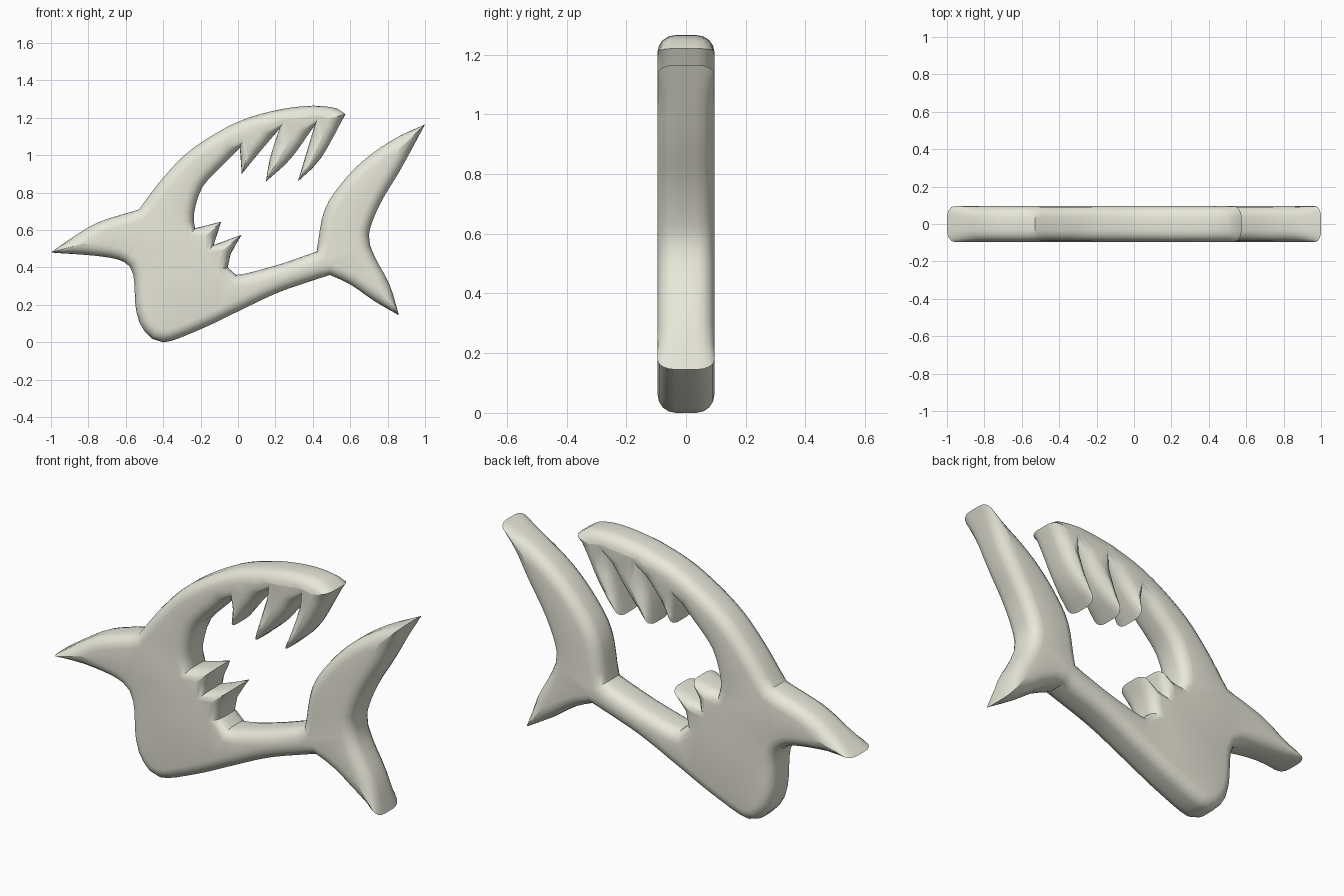
import bpy, bmesh, math
from mathutils import Vector
from mathutils.geometry import intersect_point_line

if "Cube" in bpy.data.objects:
    bpy.data.objects.remove(bpy.data.objects["Cube"])

HALF, ROUND, INSET, TIP, STEPS = 0.095, 0.06, 0.06, 0.04, 4

# Outline (x, z), clockwise. Each run is smooth; its first point is a sharp corner.
RUNS = [
    # side fin top edge
    [(-1, .48), (-.9, .55), (-.75, .64), (-.53, .71)],
    # back and upper jaw
    [(-.53, .71), (-.4, .88), (-.25, 1.03), (-.02, 1.17), (.2, 1.24), (.4, 1.265), (.53, 1.25), (.575, 1.22)],
    # upper teeth
    [(.575, 1.22), (.44, .98), (.32, .86)],
    [(.32, .86), (.41, 1.16)],
    [(.41, 1.16), (.28, .98), (.15, .86)],
    [(.15, .86), (.17, .98), (.22, 1.14)],
    [(.22, 1.14), (.11, 1.01), (.02, .90)],
    [(.02, .90), (.01, 1.04)],
    # throat
    [(.01, 1.04), (-.08, .95), (-.19, .83), (-.235, .69), (-.23, .61)],
    # lower teeth
    [(-.23, .61), (-.09, .645)],
    [(-.09, .645), (-.13, .52)],
    [(-.13, .52), (.02, .575)],
    # lower jaw, then the tail stem
    [(.02, .575), (-.04, .47), (-.055, .40), (-.01, .36), (.2, .41), (.42, .485)],
    # tail, upper lobe
    [(.42, .485), (.46, .70), (.55, .845), (.68, .98), (.84, 1.09), (1, 1.165)],
    # tail, trailing edge
    [(1, 1.165), (.87, .925), (.76, .74), (.70, .575), (.73, .46), (.81, .31), (.86, .145)],
    # tail, lower lobe
    [(.86, .145), (.73, .22), (.6, .31), (.49, .36)],
    # belly, chin and side fin underside
    [(.49, .36), (.225, .27), (.01, .17), (-.2, .07), (-.4, 0), (-.5, .06), (-.545, .17), (-.56, .36),
     (-.61, .43), (-.74, .46), (-1, .48)],
]


def smooth_run(run, spacing=0.05):
    """Catmull-Rom samples along a run, leaving out its last point."""
    p = [Vector(q) for q in run]
    p = [2 * p[0] - p[1]] + p + [2 * p[-1] - p[-2]]
    out = []
    for a, b, c, d in zip(p, p[1:], p[2:], p[3:]):
        n = max(1, round((c - b).length / spacing))
        for k in range(n):
            t = k / n
            out.append(0.5 * (2 * b + (c - a) * t + (2 * a - 5 * b + 4 * c - d) * t * t
                              + (3 * b - a - 3 * c + d) * t ** 3))
    return out


outline = [q for run in RUNS for q in smooth_run(run)]
count = len(outline)


def clearance(q):
    """Distance from a point to the outline."""
    best = 9.0
    for i in range(count):
        a, b = outline[i - 1], outline[i]
        t = intersect_point_line(q, a, b)[1]
        best = min(best, (a.lerp(b, min(1, max(0, t))) - q).length)
    return best


# inward shift of each outline point, reduced where the shape is thin
shifts = []
for i, q in enumerate(outline):
    e1 = (q - outline[i - 1]).normalized()
    e2 = (outline[(i + 1) % count] - q).normalized()
    t = (e1 + e2).normalized()
    inward = Vector((t.y, -t.x))
    d = INSET
    while d > 0.004 and clearance(q + inward * d) < 0.85 * d:
        d -= 0.004
    if e1.dot(e2) < 0.5:
        d = max(d, TIP)
    shifts.append(inward * d)

# straight-sided slab of stacked rings, capped front and back
bm = bmesh.new()
half_rings = [(1 - math.cos(a), HALF - ROUND + ROUND * math.sin(a))
              for a in (k / STEPS * math.pi / 2 for k in range(STEPS + 1))]
levels = [(s, y) for s, y in reversed(half_rings)] + [(s, -y) for s, y in half_rings]
rings = [[bm.verts.new((q.x, y, q.y)) for q in outline] for s, y in levels]
for r1, r2 in zip(rings, rings[1:]):
    for i in range(count):
        bm.faces.new((r1[i - 1], r1[i], r2[i], r2[i - 1]))
caps = [bm.faces.new(rings[0]), bm.faces.new(rings[-1])]
bm.normal_update()
bmesh.ops.triangulate(bm, faces=caps)

# draw the outer rings inward to round the rim
for (s, y), ring in zip(levels, rings):
    for v, shift in zip(ring, shifts):
        v.co += Vector((shift.x, 0, shift.y)) * s
bmesh.ops.recalc_face_normals(bm, faces=bm.faces)

# stand the model on z = 0
low = min(v.co.z for v in bm.verts)
for v in bm.verts:
    v.co.z -= low

mesh = bpy.data.meshes.new("fish_silhouette")
bm.to_mesh(mesh)
bm.free()
fish = bpy.data.objects.new("fish_silhouette", mesh)
bpy.context.collection.objects.link(fish)
cream = bpy.data.materials.new("pale_cream")
cream.diffuse_color = (0.8, 0.8, 0.7, 1)
cream.use_nodes = True
cream.node_tree.nodes["Principled BSDF"].inputs["Base Color"].default_value = cream.diffuse_color
mesh.materials.append(cream)
bpy.context.view_layer.objects.active = fish
fish.select_set(True)
bpy.ops.object.shade_smooth_by_angle(angle=math.radians(35))
